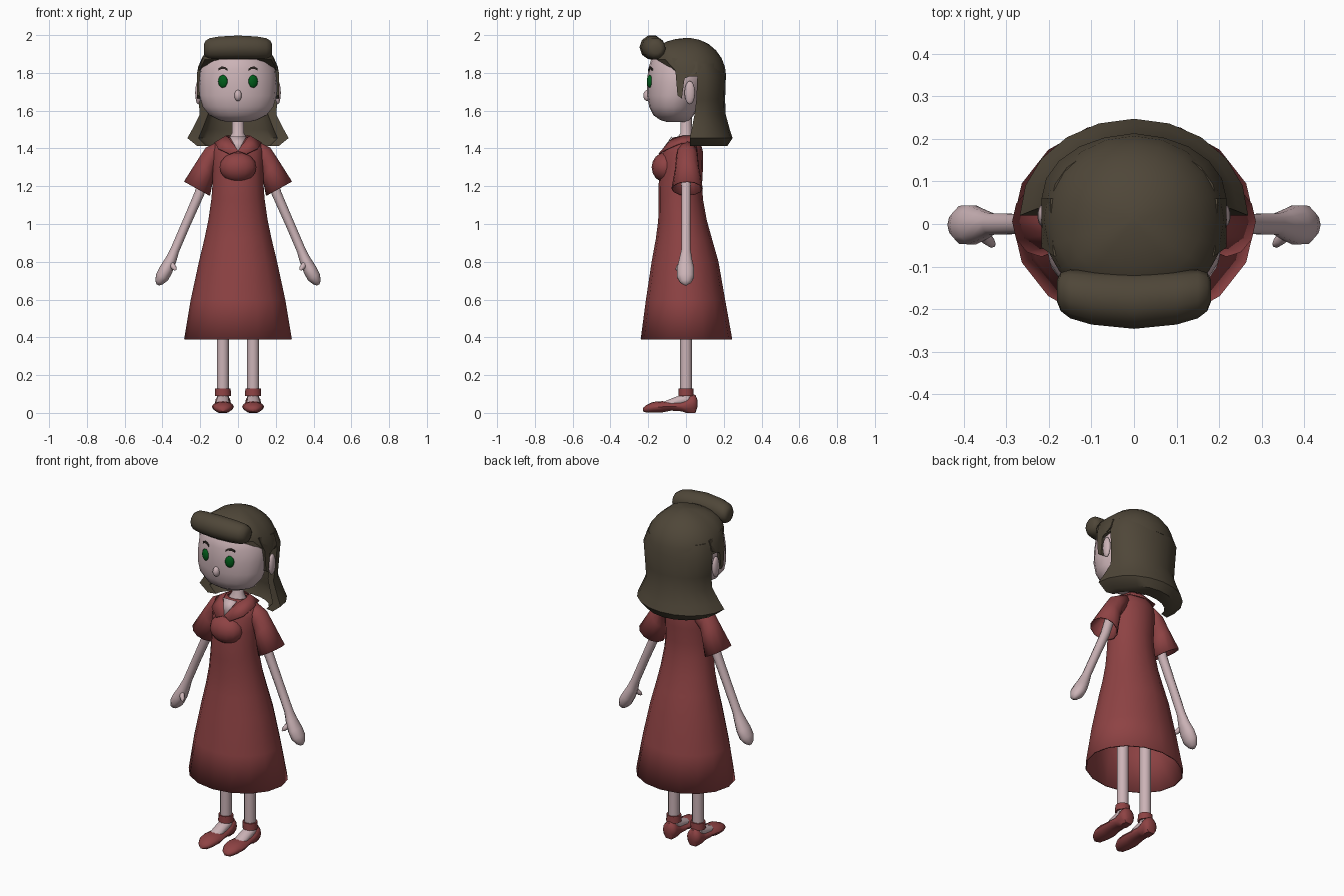
import bpy, bmesh, math
from mathutils import Vector as V

if "Cube" in bpy.data.objects:
    bpy.data.objects.remove(bpy.data.objects["Cube"])


def material(name, rgb):
    m = bpy.data.materials.new(name)
    m.diffuse_color = (*rgb, 1)
    m.use_nodes = True
    m.node_tree.nodes["Principled BSDF"].inputs["Base Color"].default_value = m.diffuse_color
    return m


SKIN = material("skin", (0.60, 0.45, 0.47))
RED = material("red_cloth", (0.27, 0.055, 0.057))
HAIR = material("brown_hair", (0.078, 0.062, 0.040))
GREEN = material("green_eye", (0.0, 0.11, 0.01))
BROW = material("dark_brow", (0.03, 0.022, 0.018))


def ring(c, u, v, n=16):
    """Ellipse of n points round c with half axes u and v."""
    c, u, v = V(c), V(u), V(v)
    return [c + u * math.cos(i * math.tau / n) + v * math.sin(i * math.tau / n) for i in range(n)]


def loft(name, rings, mat, caps=True, closed=True, mirror=False, thick=0, angle=50):
    """Skin a row of point rings into one object."""
    bm = bmesh.new()
    rows = [[bm.verts.new(p) for p in r] for r in rings]
    n = len(rows[0])
    for a, b in zip(rows, rows[1:]):
        for i in range(n if closed else n - 1):
            j = (i + 1) % n
            bm.faces.new((a[i], a[j], b[j], b[i]))
    if caps:
        bm.faces.new(rows[0])
        bm.faces.new(rows[-1])
    bmesh.ops.recalc_face_normals(bm, faces=bm.faces[:])
    return finish(name, bm, mat, mirror, thick, angle)


def finish(name, bm, mat, mirror=False, thick=0, angle=50):
    me = bpy.data.meshes.new(name)
    bm.to_mesh(me)
    bm.free()
    me.materials.append(mat)
    me.shade_smooth()
    me.set_sharp_from_angle(angle=math.radians(angle))
    ob = bpy.data.objects.new(name, me)
    bpy.context.collection.objects.link(ob)
    if mirror:
        ob.modifiers.new("mirror", 'MIRROR')
    if thick:
        s = ob.modifiers.new("thickness", 'SOLIDIFY')
        s.thickness = thick
        s.offset = -1
    return ob


def ball(name, c, r, mat, mirror=False, turn=0, n=14):
    bm = bmesh.new()
    bmesh.ops.create_uvsphere(bm, u_segments=n, v_segments=n // 2 + 1, radius=1)
    for v in bm.verts:
        x, y, z = v.co.x * r[0], v.co.y * r[1], v.co.z * r[2]
        v.co = V((x * math.cos(turn) - y * math.sin(turn), x * math.sin(turn) + y * math.cos(turn), z)) + V(c)
    return finish(name, bm, mat, mirror)


def levels(rows, n=20):
    """Horizontal rings from (z, half width, front y, back y)."""
    return [ring((0, (f + b) / 2, z), (w, 0, 0), (0, (b - f) / 2, 0), n) for z, w, f, b in rows]


def limb(rows, n=10):
    """Rings along a path from (x, y, z, radius, y radius)."""
    pts = [V(r[:3]) for r in rows]
    out = []
    for i, r in enumerate(rows):
        t = pts[min(i + 1, len(pts) - 1)] - pts[max(i - 1, 0)]
        u = V((0, 1, 0)).cross(t).normalized()
        out.append(ring(pts[i], u * r[3], (0, r[4], 0), n))
    return out


# Dress: open shell, flared skirt to shoulders
loft("dress", levels([
    (.39, .285, -.24, .245), (.60, .25, -.212, .207), (.80, .207, -.182, .172), (.92, .178, -.16, .138),
    (1.02, .157, -.147, .11), (1.13, .141, -.146, .09), (1.21, .135, -.145, .085), (1.30, .135, -.135, .09),
    (1.38, .135, -.125, .09), (1.42, .125, -.10, .08), (1.45, .09, -.065, .06), (1.46, .06, -.05, .045)], 16),
    RED, caps=False, thick=.008)
ball("bust", (0, -.108, 1.30), (.1, .074, .08), RED)

# Short flared sleeves from (outer x, z, inner x, z, depth)
sleeve = [(.08, 1.45, .09, 1.33, .055), (.17, 1.405, .12, 1.29, .058),
          (.21, 1.345, .13, 1.24, .064), (.286, 1.225, .148, 1.15, .083)]
loft("sleeves", [ring(((a + c) / 2, .006, (b + d) / 2), ((a - c) / 2, 0, (b - d) / 2), (0, e, 0), 12)
                 for a, b, c, d, e in sleeve], RED, caps=False, mirror=True, thick=.006)

# Collar flaps and the bare V under them
inner = [(0, .06, 1.465), (.05, .035, 1.47), (.065, -.02, 1.468), (.05, -.072, 1.457), (0, -.13, 1.388)]
outer = [(0, .10, 1.42), (.09, .075, 1.425), (.125, -.02, 1.432), (.105, -.10, 1.40), (.045, -.146, 1.372)]
loft("collar", [inner, outer], RED, caps=False, closed=False, mirror=True, thick=.006)
bm = bmesh.new()
bm.faces.new([bm.verts.new(p) for p in ((-.045, -.076, 1.464), (0, -.132, 1.386), (.045, -.076, 1.464))])
finish("neckline", bm, SKIN, thick=.004)
loft("neck", levels([(1.40, .07, -.06, .05), (1.45, .05, -.05, .04), (1.48, .033, -.03, .032),
                     (1.60, .031, -.03, .03)], 12), SKIN)

# Head, nose and ears
loft("head", levels([
    (1.54, .055, -.10, .0), (1.55, .10, -.135, .02), (1.575, .15, -.172, .04), (1.62, .187, -.195, .062),
    (1.68, .204, -.206, .095), (1.75, .208, -.206, .13), (1.82, .204, -.2, .15),
    (1.88, .17, -.182, .15), (1.93, .11, -.12, .12)]), SKIN)
ball("nose", (0, -.204, 1.68), (.02, .022, .03), SKIN)
ball("ears", (.211, .02, 1.695), (.016, .028, .062), SKIN, mirror=True)

# Eyes and brows
ball("eyes", (.08, -.193, 1.755), (.026, .013, .034), GREEN, mirror=True, turn=.33)
loft("brows", [ring(p, (0, -.005, 0), (0, 0, .007), 6) for p in
               ((.056, -.196, 1.816), (.07, -.193, 1.826), (.088, -.187, 1.827), (.104, -.179, 1.818))],
     BROW, mirror=True)

# Hair cap: dome with a rim that drops behind the temples
cap = []
for k in range(7):
    a = k / 6 * math.radians(86)
    row = []
    for p in ring((0, .01, 0), (.218, 0, 0), (0, .203, 0), 20):
        drop = min(1, max(0, (p.y + .1) / .07))
        base = 1.87 - .09 * drop
        s = math.cos(a)
        row.append(V((p.x * s, .01 + (p.y - .01) * s, base + (1.985 - base) * math.sin(a))))
    cap.append(row)
loft("hair_cap", cap, HAIR)

# Long back hair: crescent sections that flare out at the shoulders
curtain = []
for z, w, f, b in [(1.85, .195, .05, .19), (1.78, .217, .06, .211), (1.66, .208, .055, .207),
                   (1.58, .203, .045, .21), (1.50, .243, .03, .232), (1.455, .268, .02, .247),
                   (1.412, .215, .02, .218)]:
    arc = [i * math.pi / 10 for i in range(11)]
    row = [V((w * math.cos(t), f + (b - f) * math.sin(t), z)) for t in arc]
    row += [V((.78 * w * math.cos(t), f + .01 + .55 * (b - f) * math.sin(t), z)) for t in reversed(arc)]
    curtain.append(row)
loft("back_hair", curtain, HAIR)

# Side locks in front of the ears
lock = [(-.075, 1.88), (-.055, 1.80), (-.045, 1.68), (-.022, 1.665), (-.008, 1.77), (.06, 1.80), (.06, 1.86)]
loft("side_locks", [[(x - max(0, z - 1.8) * .35, y, z) for y, z in lock] for x in (.188, .217)],
     HAIR, mirror=True)

# Rolled fringe lying across the forehead
loft("fringe_roll", [ring((x, -.18 + .7 * x * x, 1.935 - .25 * x * x), (0, r, 0), (0, 0, r), 10)
                     for x, r in ((-.181, .025), (-.172, .045), (-.15, .057), (-.1, .063), (0, .066),
                                  (.1, .063), (.15, .057), (.172, .045), (.181, .025))], HAIR)

# Arms with mitten hands, and thumbs
loft("arms", limb([
    (.14, 0, 1.37, .028, .028), (.205, 0, 1.16, .026, .026), (.275, 0, 1.0, .024, .025),
    (.335, 0, .86, .024, .026), (.355, -.002, .81, .03, .036), (.38, -.002, .76, .036, .048),
    (.401, -.002, .72, .036, .047), (.418, -.002, .692, .023, .03), (.425, -.002, .678, .008, .01)]),
    SKIN, mirror=True)
loft("thumbs", limb([(.362, -.015, .80, .014, .016), (.347, -.033, .78, .015, .016),
                     (.335, -.044, .764, .012, .012), (.329, -.049, .756, .005, .005)], 8), SKIN, mirror=True)

# Legs and bare insteps
loft("legs", [ring((.08, 0, z), (.032, 0, 0), (0, .032, 0), 12) for z in (.05, .3, .6)], SKIN, mirror=True)
loft("insteps", [ring((.08, y, z), (w, 0, 0), (0, 0, h), 10) for y, z, w, h in
                 ((.01, .075, .033, .03), (-.04, .062, .036, .03), (-.09, .047, .036, .025),
                  (-.13, .035, .03, .02))], SKIN, mirror=True)

# Shoes from (y, half width, bottom, top), with a low heel, and ankle straps
shoe = [(.06, .02, .03, .07), (.05, .038, .0, .095), (.03, .043, .0, .10), (.0, .044, .0, .075),
        (-.02, .045, .008, .062), (-.08, .052, .012, .058), (-.125, .058, .003, .062),
        (-.175, .053, .002, .058), (-.21, .036, .002, .042), (-.228, .014, .008, .026)]
shoe_rings = []
for y, w, lo, hi in shoe:
    row = ring((.08, y, (lo + hi) / 2), (w, 0, 0), (0, 0, (hi - lo) / 2), 12)
    for p in row:  # flatten the sole
        if p.z < (lo + hi) / 2 - .3 * (hi - lo):
            p.z = lo
    shoe_rings.append(row)
loft("shoes", shoe_rings, RED, mirror=True)
loft("ankle_straps", [ring((.08, 0, z), (r, 0, 0), (0, r - .002, 0), 12)
                      for z, r in ((.09, .043), (.13, .041))], RED, mirror=True)
